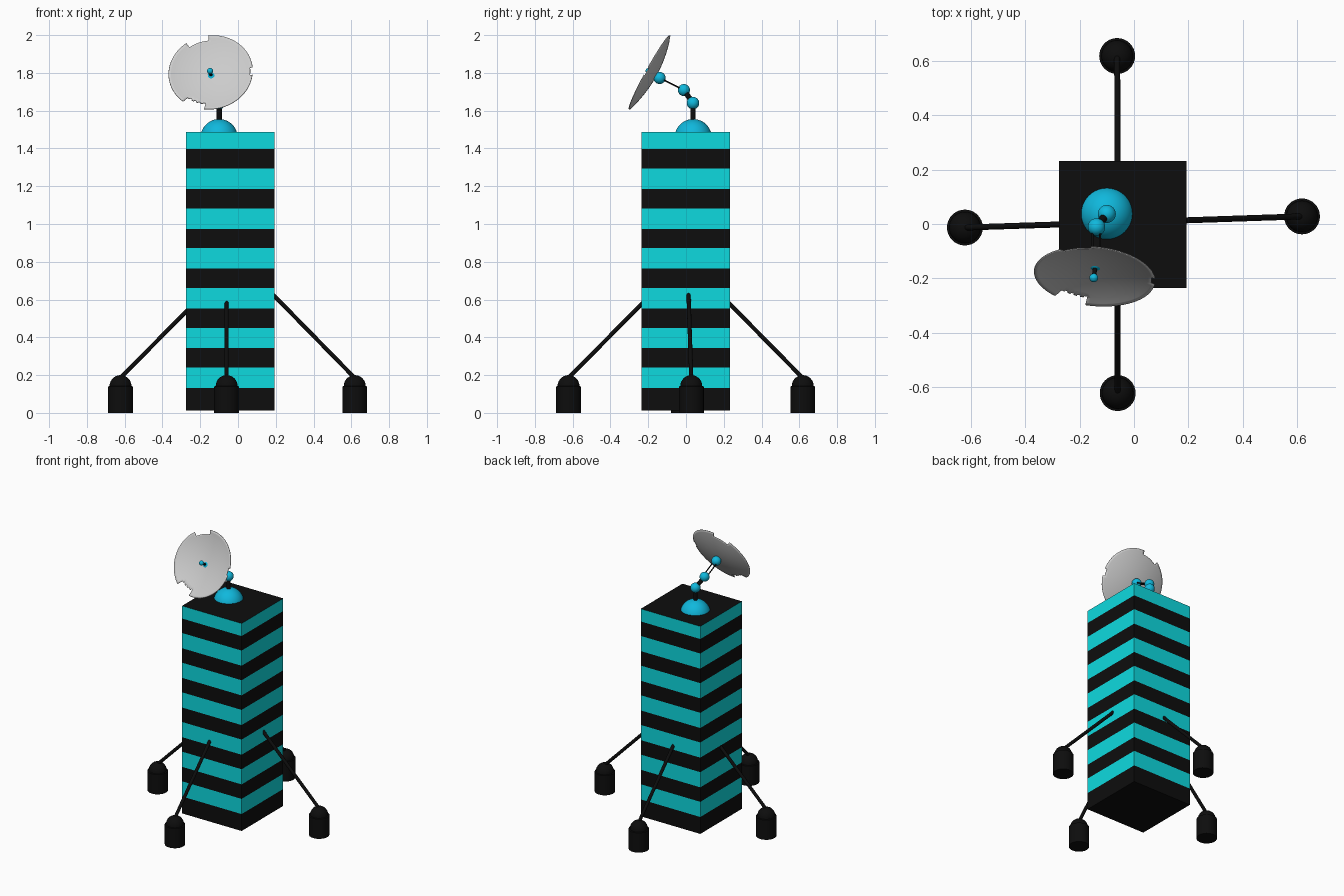
import bpy, bmesh, math
from mathutils import Vector

if "Cube" in bpy.data.objects:
    bpy.data.objects.remove(bpy.data.objects["Cube"])


def material(name, rgb):
    m = bpy.data.materials.new(name)
    m.diffuse_color = (*rgb, 1)
    m.use_nodes = True
    m.node_tree.nodes["Principled BSDF"].inputs["Base Color"].default_value = m.diffuse_color
    return m


BLACK = material("black", (0.004, 0.004, 0.004))
CYAN = material("cyan", (0.004, 0.70, 0.74))
BLUE = material("blue", (0.005, 0.48, 0.72))


def finish(name, bm, mats=(), smooth=True):
    bmesh.ops.recalc_face_normals(bm, faces=bm.faces)
    mesh = bpy.data.meshes.new(name)
    bm.to_mesh(mesh)
    bm.free()
    for m in mats:
        mesh.materials.append(m)
    ob = bpy.data.objects.new(name, mesh)
    bpy.context.collection.objects.link(ob)
    if smooth:
        bpy.ops.object.select_all(action='DESELECT')
        ob.select_set(True)
        bpy.context.view_layer.objects.active = ob
        bpy.ops.object.shade_smooth_by_angle(angle=math.radians(35))
    return ob


def ball(name, centre, r, mat=BLUE):
    bm = bmesh.new()
    bmesh.ops.create_uvsphere(bm, u_segments=32, v_segments=16, radius=r)
    bmesh.ops.translate(bm, verts=bm.verts, vec=centre)
    return finish(name, bm, [mat])


def rod(name, a, b, r, mat=BLACK):
    a, b = Vector(a), Vector(b)
    bm = bmesh.new()
    bmesh.ops.create_cone(bm, cap_ends=True, segments=16, radius1=r, radius2=r, depth=(b - a).length)
    bmesh.ops.rotate(bm, verts=bm.verts, matrix=(b - a).to_track_quat('Z', 'Y').to_matrix())
    bmesh.ops.translate(bm, verts=bm.verts, vec=(a + b) / 2)
    return finish(name, bm, [mat])


def lathe(name, profile, centre, mat, seg=32):
    bm = bmesh.new()
    vs = [bm.verts.new((r, 0, z)) for r, z in profile]
    es = [bm.edges.new(p) for p in zip(vs, vs[1:])]
    bmesh.ops.spin(bm, geom=vs + es, cent=(0, 0, 0), axis=(0, 0, 1), angle=math.tau, steps=seg)
    bmesh.ops.remove_doubles(bm, verts=bm.verts, dist=1e-4)
    bmesh.ops.translate(bm, verts=bm.verts, vec=centre)
    return finish(name, bm, [mat])


# Striped tower: alternating bands, black caps
levels = [0.012] + [0.132 + 0.2107 * (k // 2) + 0.108 * (k % 2) for k in range(13)] + [1.486]
corners = [(-0.275, -0.235), (0.193, -0.235), (0.193, 0.232), (-0.275, 0.232)]
bm = bmesh.new()
rings = [[bm.verts.new((x, y, z)) for x, y in corners] for z in levels]
for k, (lo, hi) in enumerate(zip(rings, rings[1:])):
    for i in range(4):
        j = (i + 1) % 4
        bm.faces.new((lo[i], lo[j], hi[j], hi[i])).material_index = k % 2
bm.faces.new(rings[0])
bm.faces.new(rings[-1])
finish("tower", bm, [BLACK, CYAN], smooth=False)

# Feet with rounded caps, and the struts that carry the tower
foot_profile = [(0, 0), (0.066, 0), (0.066, 0.14), (0.058, 0.142)]
foot_profile += [(0.058 * math.cos(a), 0.142 + 0.058 * math.sin(a))
                 for a in (math.pi / 2 * k / 8 for k in range(1, 8))] + [(0, 0.2)]
feet = {
    "left": ((-0.622, -0.013), (-0.255, -0.001, 0.557)),
    "right": ((0.618, 0.028), (0.175, 0.013, 0.637)),
    "front": ((-0.06, -0.622), (-0.06, -0.215, 0.597)),
    "back": ((-0.062, 0.618), (-0.06, 0.212, 0.597)),
}
for side, ((x, y), top) in feet.items():
    lathe(side + "_foot", foot_profile, (x, y, 0), BLACK)
    rod(side + "_strut", (x, y, 0.185), top, 0.011)

# Turret dome and jointed arm
dome = [(0.0985 * math.cos(a), 0.0985 * math.sin(a)) for a in (math.pi / 2 * k / 12 for k in range(12))]
lathe("turret_dome", [(0, 0)] + dome + [(0, 0.0985)], (-0.10, 0.038, 1.457), BLUE, 40)
j1, j2, j3 = Vector((-0.10, 0.037, 1.64)), Vector((-0.138, -0.011, 1.709)), Vector((-0.14, -0.14, 1.773))
tip = Vector((-0.148, -0.198, 1.81))
rod("neck", (-0.10, 0.037, 1.52), j1, 0.014)
rod("lower_arm", j1, j2, 0.014)
for s in (-1, 1):
    off = Vector((0.014 * s, 0, 0))
    rod("upper_arm", j2 + off, j3 + off, 0.004)
rod("feed_rod", j3, tip, 0.008)
for name, p, r in (("lower_joint", j1, 0.033), ("middle_joint", j2, 0.032),
                   ("dish_joint", j3, 0.032), ("feed_tip", tip, 0.016)):
    ball(name, p, r)


# Shallow dish with chipped rim
def rim_limit(deg):
    if 97 < deg < 130:
        return 0.88
    if 232 < deg < 265:
        return 0.84 if deg % 8 < 4 else 0.81
    if deg < 9 or deg > 356:
        return 0.94
    return 1.0


R, DEPTH, SEG = 0.2235, 0.037, 90
fracs = [0.15, 0.3, 0.45, 0.6, 0.72, 0.81, 0.84, 0.88, 0.94, 1.0]
bm = bmesh.new()
centre = bm.verts.new((0, 0, -DEPTH))
rings = [[bm.verts.new((R * f * math.cos(math.tau * i / SEG), R * f * math.sin(math.tau * i / SEG),
                        DEPTH * (f * f - 1))) for i in range(SEG)] for f in fracs]
for i in range(SEG):
    j = (i + 1) % SEG
    limit = rim_limit(360 * (i + 0.5) / SEG)
    bm.faces.new((centre, rings[0][i], rings[0][j]))
    for k in range(1, len(fracs)):
        if fracs[k] <= limit + 1e-6:
            bm.faces.new((rings[k - 1][i], rings[k][i], rings[k][j], rings[k - 1][j]))
bmesh.ops.delete(bm, geom=[v for v in bm.verts if not v.link_faces], context='VERTS')
aim = Vector((-0.087, -0.87, 0.48)).normalized()
bmesh.ops.rotate(bm, verts=bm.verts, matrix=aim.to_track_quat('Z', 'Y').to_matrix())
bmesh.ops.translate(bm, verts=bm.verts, vec=(-0.145, -0.193, 1.803))
dish = finish("dish", bm)
solid = dish.modifiers.new("thickness", 'SOLIDIFY')
solid.thickness = 0.004
solid.offset = 0
